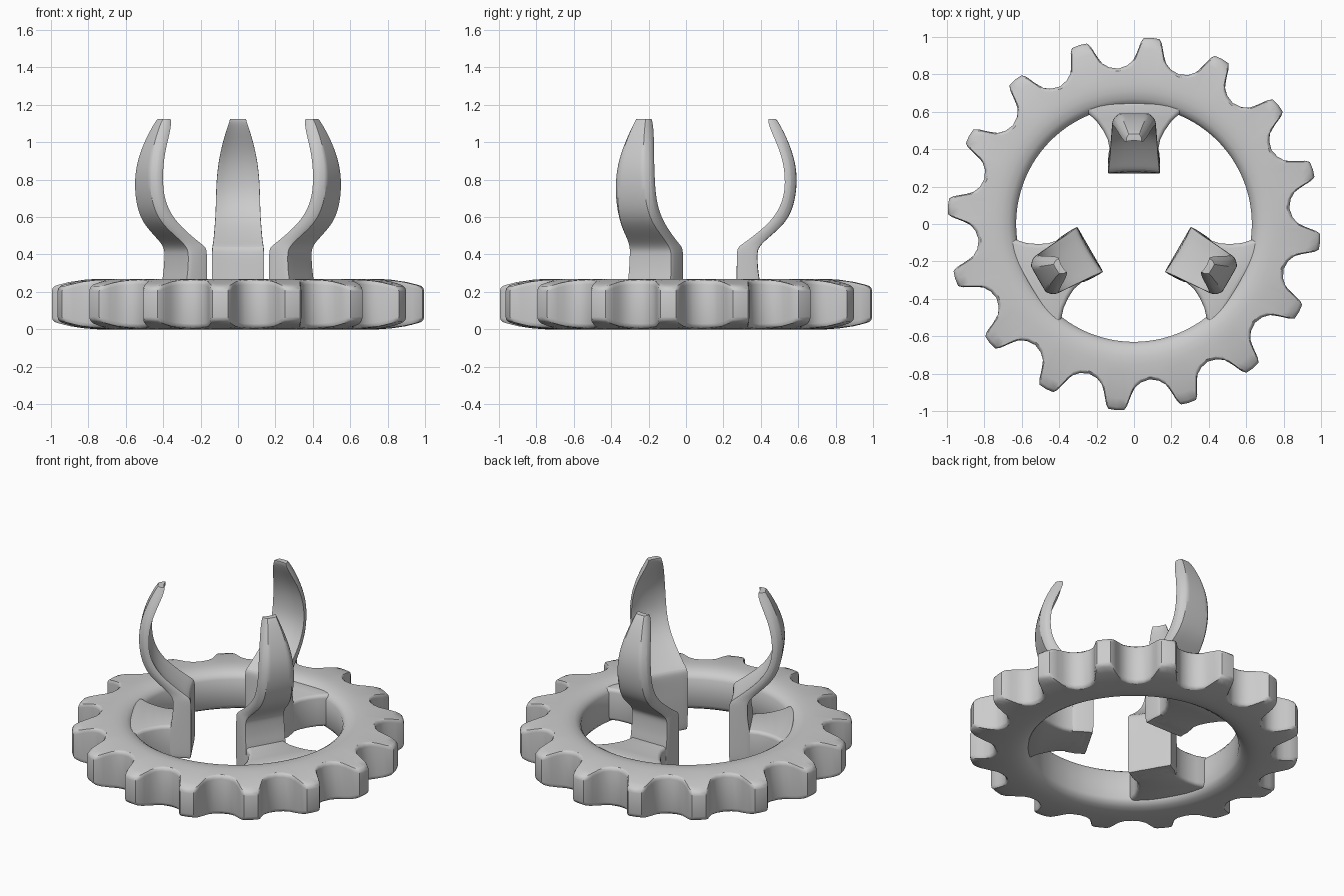
import bpy, bmesh
from math import sin, cos, radians, pi
from mathutils import Matrix

if "Cube" in bpy.data.objects:
    bpy.data.objects.remove(bpy.data.objects["Cube"])


def interp(pts, x):
    for (a, b), (c, d) in zip(pts, pts[1:]):
        if x <= c:
            return b + (d - b) * max(0, x - a) / (c - a)
    return pts[-1][1]


def finish(name, bm, angle=35):
    bmesh.ops.recalc_face_normals(bm, faces=bm.faces)
    me = bpy.data.meshes.new(name)
    bm.to_mesh(me)
    bm.free()
    ob = bpy.data.objects.new(name, me)
    bpy.context.collection.objects.link(ob)
    bpy.ops.object.select_all(action='DESELECT')
    bpy.context.view_layer.objects.active = ob
    ob.select_set(True)
    bpy.ops.object.shade_smooth_by_angle(angle=radians(angle))
    return ob


def skin(bm, rows, closed):
    n = len(rows)
    for i in range(n if closed else n - 1):
        a, b = rows[i], rows[(i + 1) % n]
        for j in range(len(a)):
            k = (j + 1) % len(a)
            bm.faces.new((a[j], a[k], b[k], b[j]))


# Toothed ring: 16 teeth, domed section thinning toward the tooth tips
half = [(0, 1.0), (2.4, .997), (3.3, .975), (3.9, .945), (4.7, .91), (5.8, .875),
        (8, .848), (11.25, .835)]
offsets = [(-a, r) for a, r in reversed(half[1:-1])] + half
height = [(.63, .085), (.645, .108), (.67, .124), (.71, .133), (.75, .135), (.82, .13),
          (.9, .118), (.96, .103), (1.0, .09)]
bm = bmesh.new()
rows = []
for tooth in range(16):
    for off, R in offsets:
        t = radians(-5.5 + 22.5 * tooth + off)
        radii = [.63, .645, .67, .71, .75, .79] + [.79 + (R - .79) * f for f in (.35, .7)] + [R - .016]
        top = [(r, interp(height, r)) for r in radii]
        edge = interp(height, R)
        top += [(R - .004, edge - .007), (R, edge - .022)]
        loop = [(r, .135 + h) for r, h in top] + [(r, .135 - h) for r, h in reversed(top)]
        rows.append([bm.verts.new((r * cos(t), r * sin(t), z)) for r, z in loop])
skin(bm, rows, True)
finish("toothed_ring", bm, 40)

# Prong rows: z, inner radius, z outer, outer radius, half width, corner cut, trough depth
prong = [
    (.04, .275, .04, .40, .135, .95, 0), (.06, .27, .06, .40, .14, .95, 0),
    (.24, .27, .24, .40, .14, .95, 0), (.30, .27, .30, .385, .14, .95, .004),
    (.41, .27, .40, .38, .14, .93, .008), (.44, .275, .43, .385, .138, .92, .012),
    (.465, .315, .465, .41, .132, .9, .014), (.55, .425, .53, .49, .125, .85, .016),
    (.62, .485, .59, .545, .12, .8, .018), (.70, .52, .67, .578, .118, .75, .02),
    (.78, .53, .77, .593, .116, .7, .02), (.88, .522, .87, .589, .107, .68, .02),
    (.97, .495, .97, .56, .089, .68, .018), (1.05, .458, 1.05, .525, .067, .68, .014),
    (1.105, .438, 1.105, .495, .048, .7, .009), (1.125, .44, 1.125, .48, .042, .7, .006)]

# Arm outline, right half: flares from the prong foot into the ring
arm = [(.125, .29), (.13, .40), (.14, .45), (.165, .50), (.20, .55), (.255, .60), (.28, .65)]

for i in range(3):
    turn = Matrix.Rotation(i * 2 * pi / 3, 4, 'Z')

    # Curved prong with dished inner face
    bm = bmesh.new()
    rows = []
    for zi, ri, zo, ro, w, cut, dish in prong:
        dz = zo - zi
        sec = [(-w, ri, zi), (-.5 * w, ri + dish, zi), (.5 * w, ri + dish, zi), (w, ri, zi),
               (w, ri + .55 * (ro - ri), zi + .55 * dz), (cut * w, ro, zo),
               (0, ro + .001, zo), (-cut * w, ro, zo), (-w, ri + .55 * (ro - ri), zi + .55 * dz)]
        rows.append([bm.verts.new(p) for p in sec])
    skin(bm, rows, False)
    bm.faces.new(rows[0])
    bm.faces.new(rows[-1])
    # keep the corner edges and caps crisp under subdivision
    crease = bm.edges.layers.float.new('crease_edge')
    for k, r in enumerate(rows):
        for j in range(9):
            if k in (0, len(rows) - 1):
                bm.edges.get((r[j], r[(j + 1) % 9]))[crease] = .7
            if k and j in (0, 3, 5, 7):
                bm.edges.get((rows[k - 1][j], r[j]))[crease] = .7
    bm.transform(turn)
    ob = finish(f"prong_{i + 1}", bm, 40)
    sub = ob.modifiers.new("smooth", 'SUBSURF')
    sub.levels = sub.render_levels = 2
    ob.modifiers.move(len(ob.modifiers) - 1, 0)

    # Flared arm joining prong to ring
    bm = bmesh.new()
    outline = arm + [(-x, y) for x, y in reversed(arm)]
    base = bm.faces.new([bm.verts.new((x, y, .04)) for x, y in outline])
    ext = bmesh.ops.extrude_face_region(bm, geom=[base])
    bmesh.ops.translate(bm, vec=(0, 0, .21),
                        verts=[v for v in ext['geom'] if isinstance(v, bmesh.types.BMVert)])
    rim = [e for e in bm.edges if abs(e.verts[0].co.z - e.verts[1].co.z) < .01]
    bmesh.ops.bevel(bm, geom=rim, offset=.022, segments=3, profile=.5, affect='EDGES')
    bm.transform(turn)
    finish(f"arm_{i + 1}", bm, 40)
